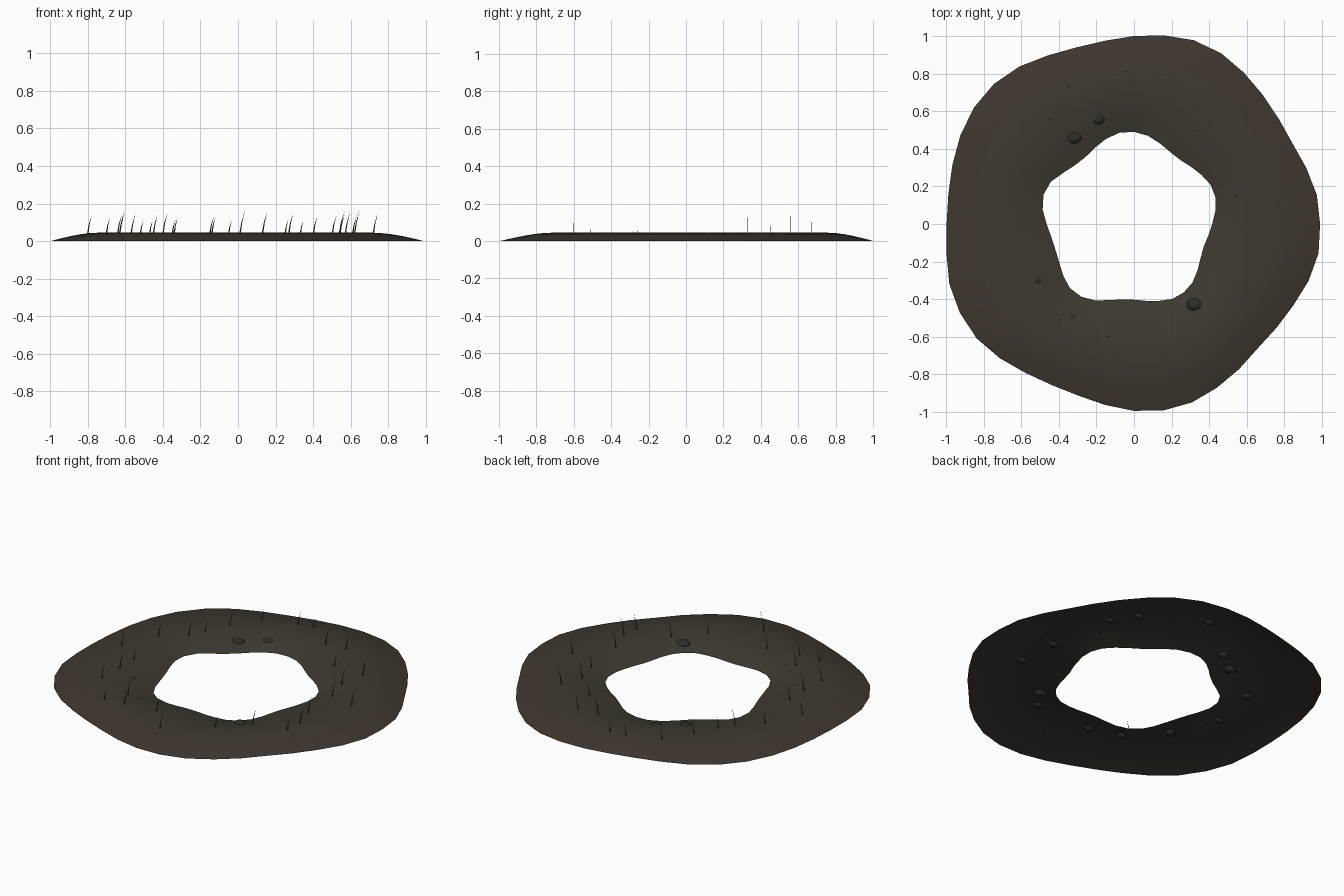
import bpy, bmesh, math, random
from mathutils import Vector

random.seed(4)
cube = bpy.data.objects.get("Cube")
if cube:
    bpy.data.objects.remove(cube)


def material(name, rgb):
    mat = bpy.data.materials.new(name)
    mat.use_nodes = True
    mat.diffuse_color = (*rgb, 1)
    mat.node_tree.nodes["Principled BSDF"].inputs["Base Color"].default_value = (*rgb, 1)
    return mat


def make_object(name, bm, *mats):
    mesh = bpy.data.meshes.new(name)
    bm.to_mesh(mesh)
    bm.free()
    obj = bpy.data.objects.new(name, mesh)
    bpy.context.collection.objects.link(obj)
    for mat in mats:
        mesh.materials.append(mat)
    return obj


mud = material("mud brown", (0.050, 0.038, 0.029))
damp = material("damp olive mud", (0.049, 0.041, 0.030))
stone = material("dark stone", (0.028, 0.026, 0.022))
green = material("dark grass", (0.030, 0.048, 0.014))

# Wavy five-lobed outlines as radii, in hundredths, at equal angle steps
outer = [99, 98.5, 96.4, 94.6, 95.2, 97, 99.5, 102, 102.8, 101.6,
         100, 98.7, 98.8, 100.7, 103.6, 105.4, 105.3, 103.7, 101.6, 100,
         99.7, 101, 103.3, 104, 103.5, 101, 98, 96.2, 96, 97.5,
         99.4, 100.4, 99.8, 97.6, 95.3, 93.3, 93.8, 95.2, 97.7, 99.4]
inner = [41.6, 43.8, 45.6, 45.8, 44.4, 43, 42, 42.8, 45, 47.5,
         49, 49.2, 47.7, 45.6, 44, 44.3, 46.4, 49.6, 50.6, 49.2,
         46.5, 44.5, 44, 44.7, 46.6, 48.2, 47.8, 45.6, 42.6, 40.6,
         40.3, 41.4, 43, 44.8, 45, 44, 41.8, 39.8, 39, 40]
SEGMENTS = len(outer)
RINGS = 10
CREST = 0.045


def ground_height(x, y):
    k = round(math.atan2(y, x) / math.tau * SEGMENTS) % SEGMENTS
    t = (math.hypot(x, y) * 100 - inner[k]) / (outer[k] - inner[k])
    return CREST * math.sin(math.pi * min(max(t, 0), 1))


# Bank: an open arched sheet between the two outlines
bm = bmesh.new()
rows = []
for j in range(RINGS + 1):
    t = j / RINGS
    row = []
    for k in range(SEGMENTS):
        a = math.tau * k / SEGMENTS
        r = (inner[k] + (outer[k] - inner[k]) * t) / 100
        row.append(bm.verts.new((r * math.cos(a), r * math.sin(a),
                                 CREST * math.sin(math.pi * t))))
    rows.append(row)
for j in range(RINGS):
    for k in range(SEGMENTS):
        n = (k + 1) % SEGMENTS
        face = bm.faces.new((rows[j][k], rows[j + 1][k], rows[j + 1][n], rows[j][n]))
        face.smooth = True
        face.material_index = 1 if j < RINGS * 0.7 else 0
make_object("bank", bm, mud, damp)

# Pebbles: flattened spheres half buried in the bank (x, y, radius)
pebbles = [(-.19, .56, .037), (-.32, .46, .04), (-.59, .29, .034), (-.52, -.3, .034),
           (.32, -.43, .042), (.25, -.54, .03), (-.14, -.56, .03), (-.33, -.5, .03),
           (-.64, -.02, .03), (.64, -.21, .03), (.62, .04, .03), (.55, .45, .03),
           (.46, .59, .03), (.11, .79, .03)]
for x, y, r in pebbles:
    bm = bmesh.new()
    bmesh.ops.create_uvsphere(bm, u_segments=12, v_segments=8, radius=r)
    bmesh.ops.scale(bm, vec=(1, 0.82, 0.45), verts=bm.verts)
    bmesh.ops.translate(bm, vec=(x, y, 0.02), verts=bm.verts)
    for face in bm.faces:
        face.smooth = True
    make_object("pebble", bm, stone)

# Grass: thin flat blades leaning to one side
blades = [(-.35, .73), (-.15, .8), (-.05, .81), (.13, .67), (.27, .67), (-.45, .56),
          (-.52, .42), (.33, .47), (.54, .45), (-.57, .33), (-.7, .22), (.5, .3),
          (.54, .15), (.72, .08), (-.8, 0), (-.63, -.12), (-.63, -.26), (-.64, -.42),
          (.57, -.13), (.62, -.28), (.61, -.39), (.4, -.43), (.25, -.58), (-.4, -.51),
          (-.47, -.64), (-.34, -.63), (-.14, -.6), (.01, -.78)]
bm = bmesh.new()
for x, y in blades:
    base = Vector((x, y, ground_height(x, y) - 0.005))
    height = random.uniform(0.07, 0.13)
    side = Vector((0.004, random.uniform(-0.001, 0.001), 0))
    tip = base + Vector((height * 0.22, 0, height))
    middle = base + Vector((height * 0.08, 0, height * 0.5))
    a, b, c, d, e = [bm.verts.new(p) for p in
                     (base - side, base + side, middle + side * 0.6, tip, middle - side * 0.6)]
    bm.faces.new((a, b, c, e))
    bm.faces.new((e, c, d))
make_object("grass_blades", bm, green)
